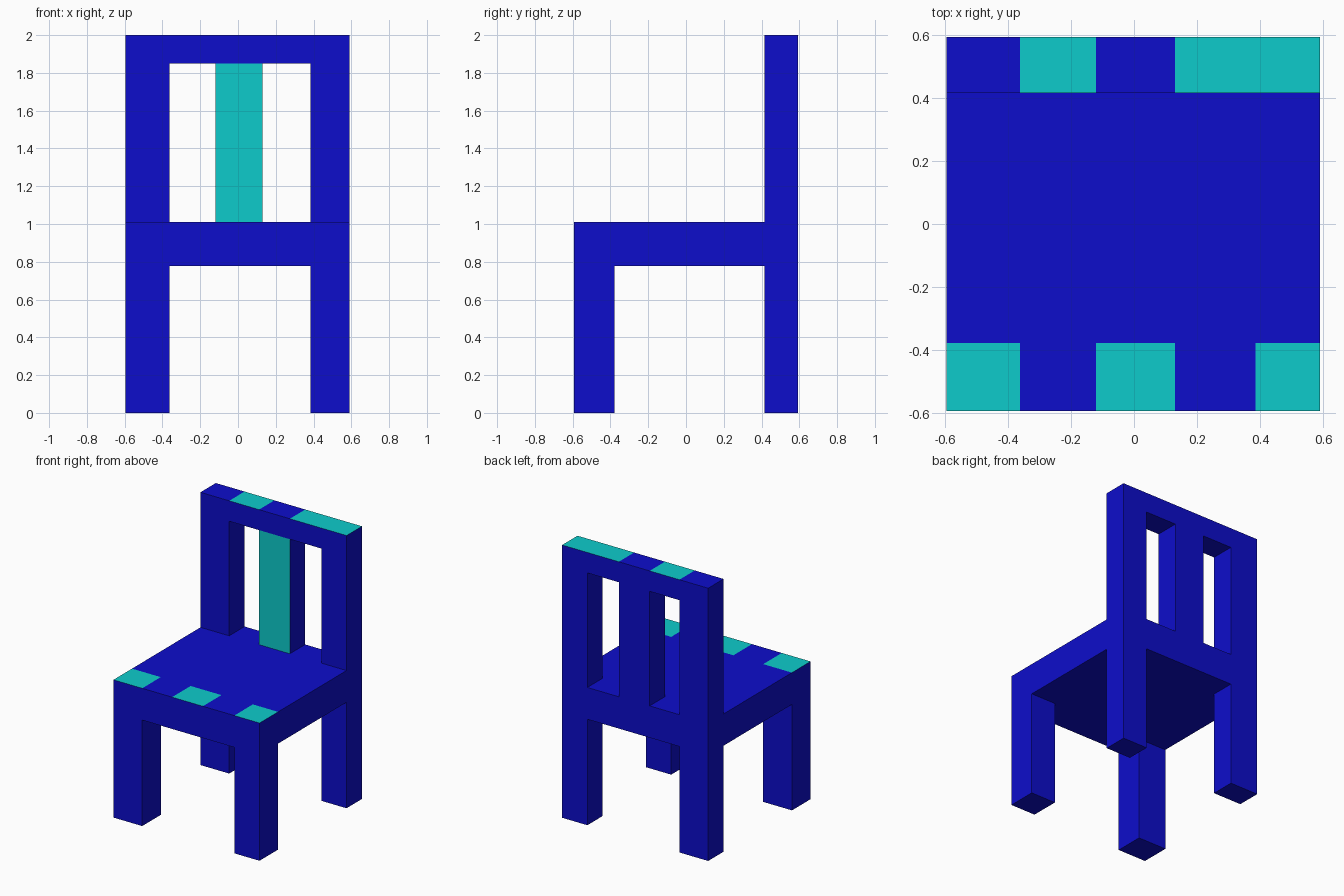
import bpy
import bmesh
from mathutils import Vector

cube = bpy.data.objects.get("Cube")
if cube:
    bpy.data.objects.remove(cube, do_unlink=True)


def make_material(name, colour):
    mat = bpy.data.materials.new(name)
    mat.use_nodes = True
    mat.diffuse_color = colour
    mat.node_tree.nodes["Principled BSDF"].inputs["Base Color"].default_value = colour
    return mat


blue = make_material("deep blue", (0.004, 0.004, 0.6, 1))
cyan = make_material("bright cyan", (0.004, 0.6, 0.6, 1))

# Shared edges of the chair
LEFT, RIGHT = 0.59, -0.595
LEFT_IN, RIGHT_IN = 0.385, -0.362
SLAT_L, SLAT_R = 0.13, -0.12
FRONT, FRONT_IN, BACK_IN, BACK = -0.593, -0.378, 0.415, 0.593
SEAT_LOW, SEAT_TOP, RAIL_LOW, TOP = 0.777, 1.01, 1.85, 2.0


def box(name, x, y, z, x_cuts=(), y_cuts=(), is_cyan=None):
    """Box between limits, cut by planes, with cyan faces picked by a rule."""
    bm = bmesh.new()
    bmesh.ops.create_cube(bm, size=1)
    for v in bm.verts:
        v.co = Vector([lim[0] if c < 0 else lim[1] for c, lim in zip(v.co, (x, y, z))])
    cuts = [(Vector((c, 0, 0)), Vector((1, 0, 0))) for c in x_cuts]
    cuts += [(Vector((0, c, 0)), Vector((0, 1, 0))) for c in y_cuts]
    for point, normal in cuts:
        geom = bm.verts[:] + bm.edges[:] + bm.faces[:]
        bmesh.ops.bisect_plane(bm, geom=geom, plane_co=point, plane_no=normal)
    bm.normal_update()
    for f in bm.faces:
        if is_cyan and is_cyan(f.calc_center_median(), f.normal):
            f.material_index = 1
    mesh = bpy.data.meshes.new(name)
    bm.to_mesh(mesh)
    bm.free()
    mesh.materials.append(blue)
    mesh.materials.append(cyan)
    obj = bpy.data.objects.new(name, mesh)
    bpy.context.collection.objects.link(obj)
    return obj


# Legs and back posts
for side, x in (("left", (LEFT_IN, LEFT)), ("right", (RIGHT, RIGHT_IN))):
    box(f"front_leg_{side}", x, (FRONT, FRONT_IN), (0, SEAT_LOW))
    box(f"back_leg_{side}", x, (BACK_IN, BACK), (0, SEAT_LOW))
    box(f"back_post_{side}", x, (BACK_IN, BACK), (SEAT_TOP, RAIL_LOW))


# Seat with three cyan squares along its front edge
def seat_square(c, n):
    return (n.z > 0.5 and c.y < FRONT_IN
            and (c.x < RIGHT_IN or SLAT_R < c.x < SLAT_L or c.x > LEFT_IN))


box("seat", (RIGHT, LEFT), (FRONT, BACK), (SEAT_LOW, SEAT_TOP),
    (RIGHT_IN, SLAT_R, SLAT_L, LEFT_IN), (FRONT_IN,), seat_square)

# Centre slat with a cyan front
box("back_slat", (SLAT_R, SLAT_L), (BACK_IN, BACK), (SEAT_TOP, RAIL_LOW),
    is_cyan=lambda c, n: n.y < -0.5)

# Top rail with cyan bands on its upper face
box("top_rail", (RIGHT, LEFT), (BACK_IN, BACK), (RAIL_LOW, TOP),
    (RIGHT_IN, SLAT_R, SLAT_L),
    is_cyan=lambda c, n: n.z > 0.5 and (RIGHT_IN < c.x < SLAT_R or c.x > SLAT_L))
